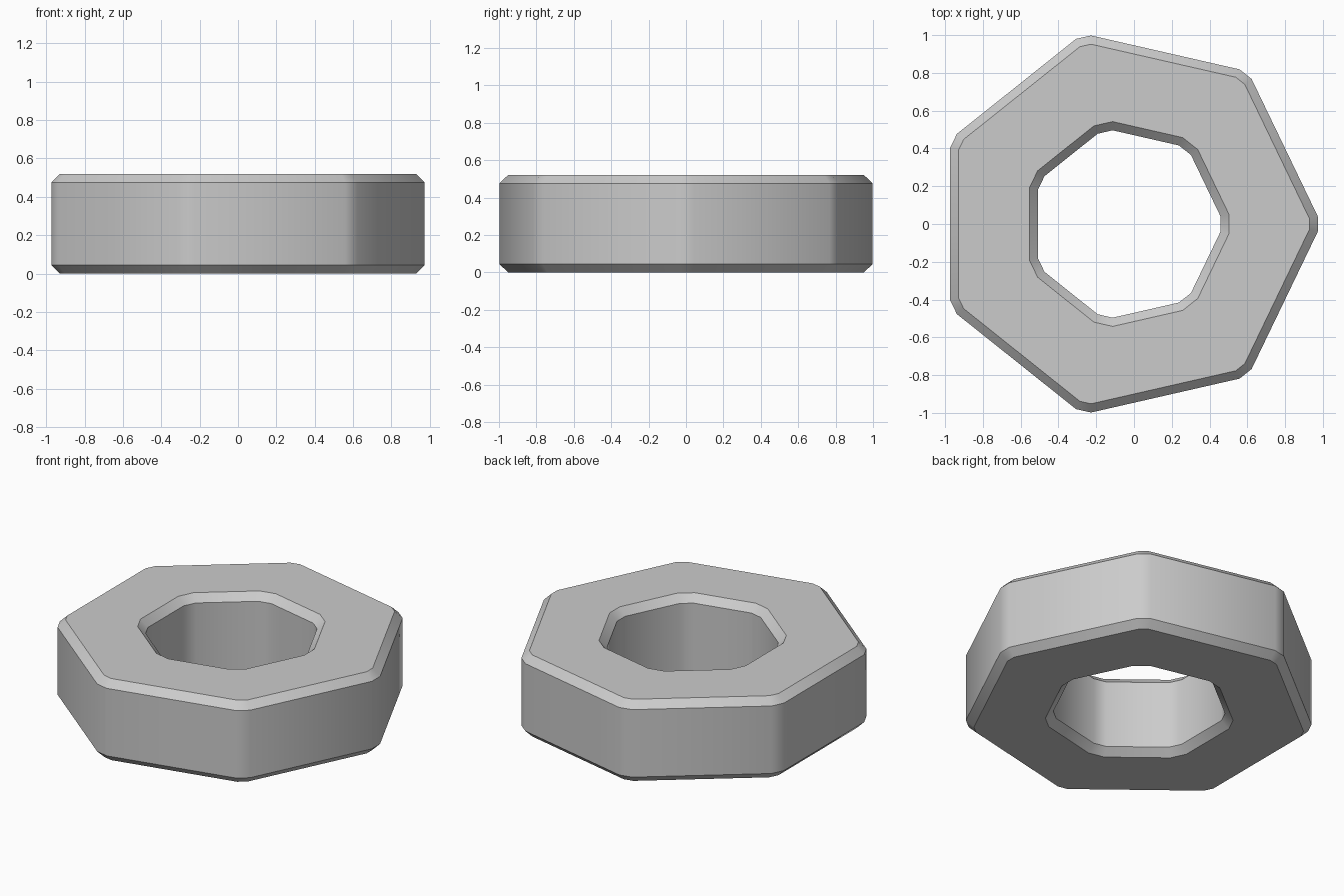
import bpy, bmesh, math
from mathutils import Vector

if "Cube" in bpy.data.objects:
    bpy.data.objects.remove(bpy.data.objects["Cube"])

SIDES, H, B, CX = 7, 0.52, 0.045, -0.0415
STEP = math.pi / SIDES


def ring(radius, offset, z):
    """Heptagon with clipped corners, pushed outward by offset."""
    side = radius * math.cos(STEP) + offset            # distance to long sides
    corner = radius - 0.434 * B + offset               # distance to clipped corners
    pts = []
    for i in range(2 * SIDES):
        a0, a1 = i * STEP, (i + 1) * STEP
        d0, d1 = (corner, side) if i % 2 == 0 else (side, corner)
        s = math.sin(STEP)
        x = (d0 * math.sin(a1) - d1 * math.sin(a0)) / s
        y = (d1 * math.cos(a0) - d0 * math.cos(a1)) / s
        pts.append(Vector((x + CX, y, z)))
    return pts


# Closed cross-section: outer wall, top face, hole wall, bottom face
R_OUT, R_HOLE = 1.034, 0.519
section = [
    (R_OUT, -B, 0), (R_OUT, 0, B), (R_OUT, 0, H - B), (R_OUT, -B, H),
    (R_HOLE, B, H), (R_HOLE, 0, H - B), (R_HOLE, 0, B), (R_HOLE, B, 0),
]

bm = bmesh.new()
loops = [[bm.verts.new(p) for p in ring(*s)] for s in section]
n = 2 * SIDES
for k, lower in enumerate(loops):
    upper = loops[(k + 1) % len(loops)]
    for i in range(n):
        j = (i + 1) % n
        bm.faces.new((lower[i], lower[j], upper[j], upper[i]))
bmesh.ops.recalc_face_normals(bm, faces=bm.faces)

mesh = bpy.data.meshes.new("heptagon_nut")
bm.to_mesh(mesh)
bm.free()
nut = bpy.data.objects.new("heptagon_nut", mesh)
bpy.context.collection.objects.link(nut)

# Soft corners, crisp chamfer edges
bpy.context.view_layer.objects.active = nut
nut.select_set(True)
bpy.ops.object.shade_smooth_by_angle(angle=math.radians(30))
